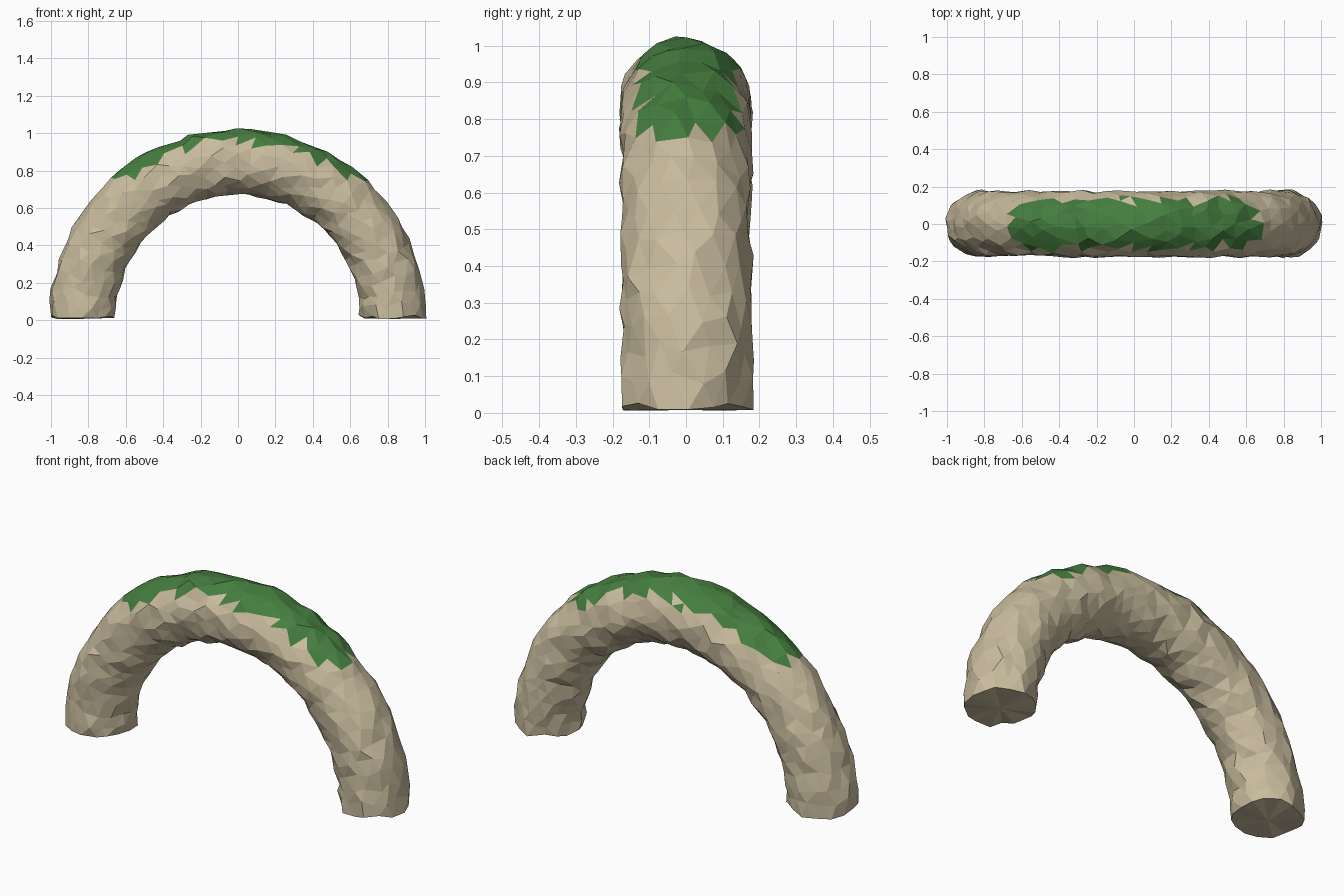
import bpy, bmesh, math, random
from mathutils import Vector

if "Cube" in bpy.data.objects:
    bpy.data.objects.remove(bpy.data.objects["Cube"])

random.seed(7)
SIDES, RINGS = 16, 38
ARCH_R, TUBE_R, BASE = 0.83, 0.176, 0.02


def material(name, color):
    m = bpy.data.materials.new(name)
    m.diffuse_color = (*color, 1)
    m.use_nodes = True
    m.node_tree.nodes["Principled BSDF"].inputs["Base Color"].default_value = m.diffuse_color
    return m


bm = bmesh.new()
rings, info = [], {}

# Rough stone tube swept along a half circle, with jittered vertices
for i in range(RINGS + 1):
    end = i in (0, RINGS)
    ring = []
    for j in range(SIDES):
        t = math.pi * i / RINGS
        if not end:
            t += random.uniform(-0.022, 0.022)
        phi = 2 * math.pi * (j + 0.5 * (i % 2) + random.uniform(-0.22, 0.22)) / SIDES
        r = TUBE_R + random.uniform(-0.010, 0.010)
        out = Vector((-math.cos(t), 0, math.sin(t)))
        p = out * (ARCH_R + r * math.cos(phi)) + Vector((0, r * math.sin(phi), BASE))
        if end:
            p.z += random.uniform(-0.008, 0.015)
        ring.append(bm.verts.new(p))
    rings.append(ring)

# Staggered triangles between neighbouring rings
for i in range(RINGS):
    a, b = rings[i], rings[i + 1]
    for j in range(SIDES):
        k = (j + 1) % SIDES
        if i % 2 == 0:
            tris = ((a[j], a[k], b[j]), (a[k], b[k], b[j]))
        else:
            tris = ((a[j], a[k], b[k]), (a[j], b[k], b[j]))
        for tri in tris:
            bm.faces.new(tri)

# Closed uneven feet
for ring in (rings[0], rings[-1]):
    c = sum((v.co for v in ring), Vector()) / SIDES
    c.z = 0.014
    hub = bm.verts.new(c)
    for j in range(SIDES):
        bm.faces.new((ring[j], ring[(j + 1) % SIDES], hub))

bmesh.ops.recalc_face_normals(bm, faces=bm.faces)

# Moss patch on the crown of the arch
for f in bm.faces:
    c = f.calc_center_median() - Vector((0, 0, BASE))
    rad = math.hypot(c.x, c.z) - ARCH_R
    phi = abs(math.atan2(c.y, rad))
    limit = 0.84 + random.uniform(-0.14, 0.14)
    f.material_index = int(phi < limit and c.z > 0.755)

# Keep the model standing on the ground
low = min(v.co.z for v in bm.verts)
bmesh.ops.translate(bm, verts=bm.verts, vec=(0, 0, 0.006 - low))

mesh = bpy.data.meshes.new("rock_arch")
bm.to_mesh(mesh)
bm.free()
mesh.materials.append(material("stone", (0.58, 0.50, 0.34)))
mesh.materials.append(material("moss", (0.06, 0.21, 0.05)))
arch = bpy.data.objects.new("rock_arch", mesh)
bpy.context.collection.objects.link(arch)
